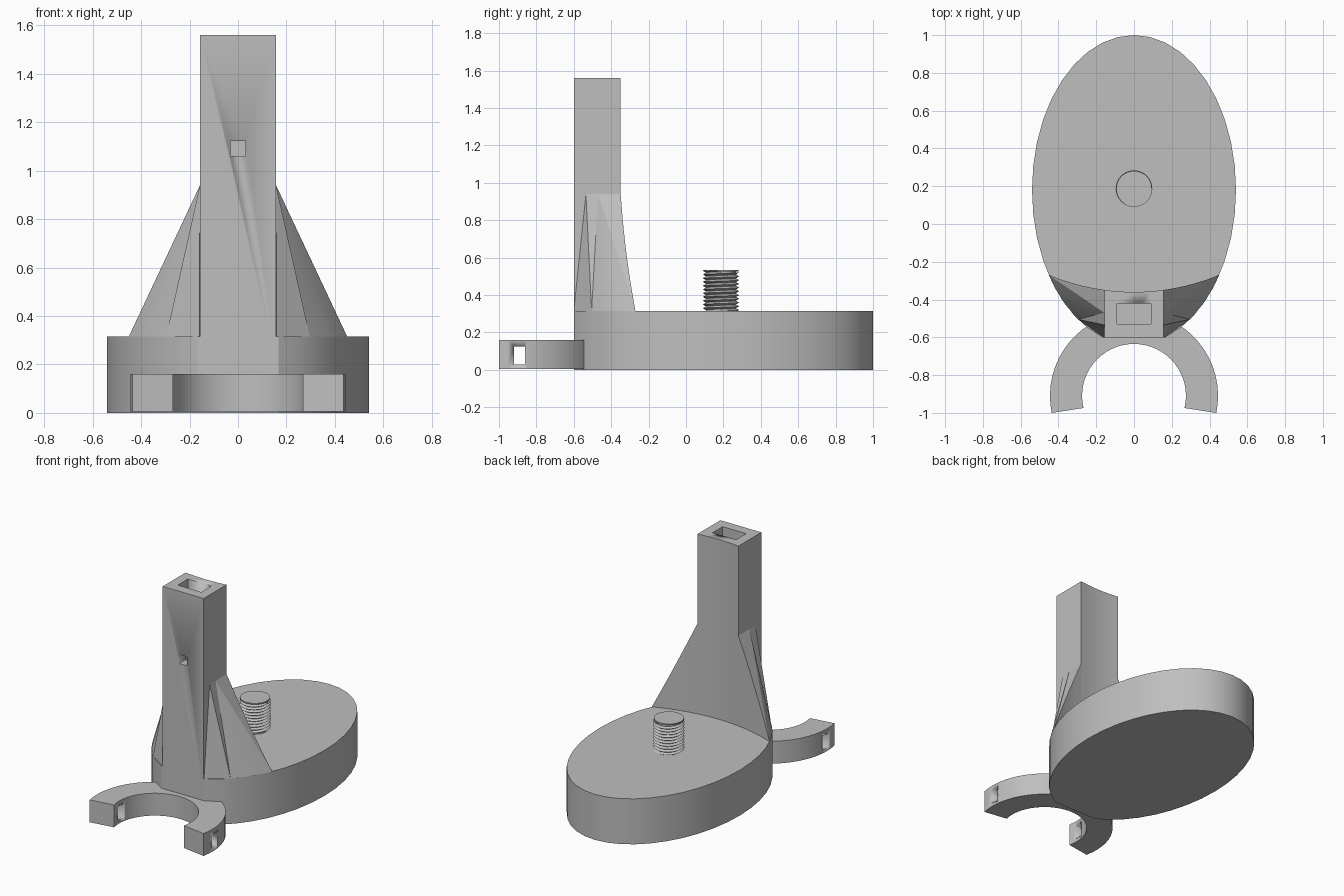
import bpy, bmesh, math

cube = bpy.data.objects.get("Cube")
if cube:
    bpy.data.objects.remove(cube, do_unlink=True)

grey = bpy.data.materials.new("plain_grey")
grey.use_nodes = True
grey.diffuse_color = (0.52, 0.52, 0.52, 1)
grey.node_tree.nodes["Principled BSDF"].inputs["Base Color"].default_value = (0.52, 0.52, 0.52, 1)

FRONT, HALF, BASE_TOP, FLARE_TOP, TOP = -0.6, 0.157, 0.315, 0.94, 1.56
CY, RX, RY = 0.18, 0.54, 0.82


def make(name, verts, faces, angle=30):
    bm = bmesh.new()
    vs = [bm.verts.new(v) for v in verts]
    for f in faces:
        bm.faces.new([vs[i] for i in f])
    bmesh.ops.remove_doubles(bm, verts=bm.verts, dist=1e-5)
    bmesh.ops.recalc_face_normals(bm, faces=bm.faces)
    mesh = bpy.data.meshes.new(name)
    bm.to_mesh(mesh)
    bm.free()
    ob = bpy.data.objects.new(name, mesh)
    bpy.context.collection.objects.link(ob)
    mesh.materials.append(grey)
    smooth(ob, angle)
    return ob


def select(ob):
    bpy.ops.object.select_all(action='DESELECT')
    ob.select_set(True)
    bpy.context.view_layer.objects.active = ob


def smooth(ob, angle=30):
    select(ob)
    bpy.ops.object.shade_smooth_by_angle(angle=math.radians(angle))


def prism(name, outline, z0, z1):
    n = len(outline)
    verts = [(x, y, z) for z in (z0, z1) for x, y in outline]
    faces = [range(n), range(n, 2 * n)]
    faces += [(i, (i + 1) % n, n + (i + 1) % n, n + i) for i in range(n)]
    return make(name, verts, faces)


def cut_box(ob, x, y, z):
    cutter = prism("cutter", [(x[0], y[0]), (x[1], y[0]), (x[1], y[1]), (x[0], y[1])], *z)
    cutter.hide_render = True
    mod = ob.modifiers.new("cut", 'BOOLEAN')
    mod.operation, mod.solver, mod.object = 'DIFFERENCE', 'EXACT', cutter
    select(ob)
    bpy.ops.object.modifier_move_to_index(modifier="cut", index=0)
    bpy.ops.object.modifier_apply(modifier="cut")
    bpy.data.objects.remove(cutter, do_unlink=True)


def back_y(x):
    return -0.36 + 0.44 * x * x


def rim(x):
    # front half of the base ellipse
    return CY - RY * math.sqrt(1 - (x / RX) ** 2)


# Oval base with a flat cut at the front
a0 = math.asin((FRONT - CY) / RY)
steps = 36
angles = [a0 + (math.pi - 2 * a0) * i / steps for i in range(steps + 1)]
prism("oval_base", [(RX * math.cos(a), CY + RY * math.sin(a)) for a in angles], 0, BASE_TOP)

# Column with a concave back, a slot in the top and a small front window
arc = [HALF - 2 * HALF * i / 8 for i in range(9)]
column = prism("column", [(-HALF, FRONT), (HALF, FRONT)] + [(x, back_y(x)) for x in arc],
               0.2, TOP)
cut_box(column, (-0.09, 0.09), (-0.53, -0.42), (1.0, TOP + 0.1))
cut_box(column, (-0.031, 0.031), (FRONT - 0.1, -0.48), (1.06, 1.122))

# Flared, creased wings joining the column to the base
for side, name in ((1, "left_wing"), (-1, "right_wing")):
    top = [(HALF, y, FLARE_TOP) for y in (FRONT, -0.535, -0.47)]
    foot = [(0.16, FRONT, BASE_TOP)] + [(x, rim(x), BASE_TOP) for x in (0.297, 0.365, 0.415)]
    n = 5
    xs = [HALF + (0.451 - HALF) * i / n for i in range(n + 1)]
    edge = [(x, back_y(x), FLARE_TOP + (BASE_TOP - FLARE_TOP) * i / n) for i, x in enumerate(xs)]
    under = [(x, back_y(x), BASE_TOP) for x in xs[:-1]]
    verts = [(side * x, y, z) for x, y, z in top + foot + edge + under]
    T, B, E, U = 0, 3, 7, 7 + n + 1
    faces = [(T, B, T + 1), (B, B + 1, T + 1), (T + 1, B + 1, T + 2),
             (B + 1, B + 2, T + 2), (B + 2, B + 3, T + 2), (B + 3, E + n, T + 2)]
    faces += [(T + 2, E + i, E + i + 1) for i in range(n)]
    faces += [(E + i, E + i + 1, U + i + 1, U + i) for i in range(n - 1)]
    faces += [(E + n - 1, E + n, U + n - 1)]
    faces += [[B, B + 1, B + 2, B + 3, E + n] + [U + i for i in reversed(range(n))]]
    faces += [(T, T + 1, T + 2, E, U, B)]
    make(name, verts, faces, 15)

# Open ring clip with a hole through each arm
def ring_arc(r, start):
    a, b = math.radians(start), math.radians(180 - start)
    return [(r * math.cos(a + (b - a) * i / 32), -0.91 + r * math.sin(a + (b - a) * i / 32))
            for i in range(33)]


clip = prism("ring_clip", ring_arc(0.445, -11.7) + ring_arc(0.275, -13.5)[::-1], 0.005, 0.16)
cut_box(clip, (-0.6, 0.6), (-0.92, -0.86), (0.03, 0.125))

# Threaded stud: a helical ridge round a core
SEG, PITCH, TURNS, STUD_TOP, SY = 32, 0.02, 11, 0.535, 0.187
verts, faces = [], []
count = SEG * TURNS
for i in range(count + 1):
    a = 2 * math.pi * i / SEG
    z = BASE_TOP - PITCH / 2 + PITCH * i / SEG
    for r, dz in ((0.08, 0), (0.097, PITCH / 2)):
        verts.append((r * math.cos(a), SY + r * math.sin(a), min(z + dz, STUD_TOP)))
for i in range(count):
    faces.append((2 * i, 2 * i + 2, 2 * i + 3, 2 * i + 1))
    if i + SEG < count:
        j = 2 * (i + SEG)
        faces.append((2 * i + 1, 2 * i + 3, j + 2, j))
make("stud_thread", verts, faces)


def disc(r):
    return [(r * math.cos(2 * math.pi * i / SEG), SY + r * math.sin(2 * math.pi * i / SEG))
            for i in range(SEG)]


prism("stud_core", disc(0.081), 0.25, STUD_TOP)
prism("stud_cap", disc(0.094), STUD_TOP - 0.008, STUD_TOP)
